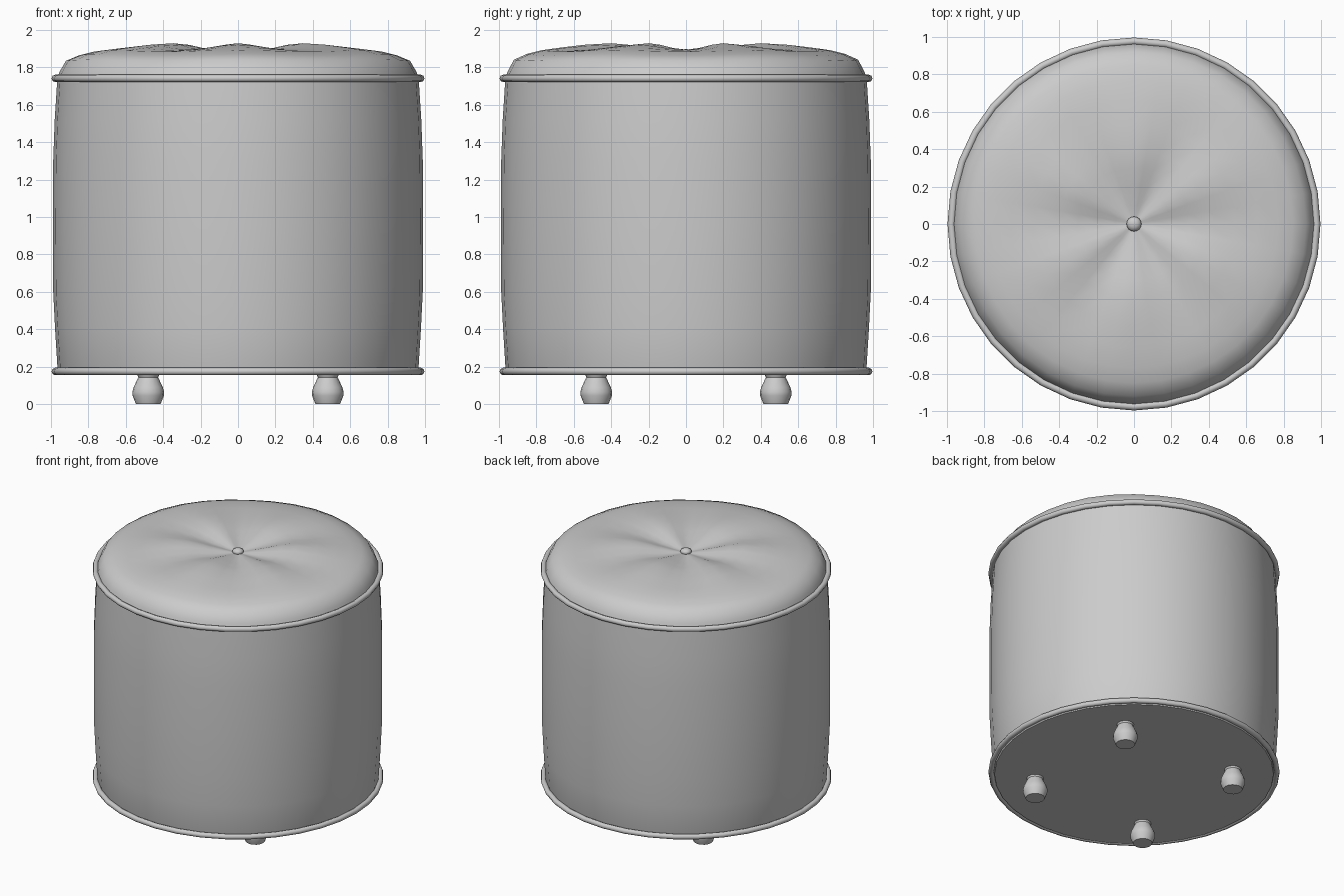
import bpy, bmesh, math

if "Cube" in bpy.data.objects:
    bpy.data.objects.remove(bpy.data.objects["Cube"])

SEG = 36


def lathe(name, profile, seg=SEG, loc=(0, 0, 0), pleat=None, angle=40):
    """Revolve (radius, z) points around z; radius 0 makes a pole."""
    bm = bmesh.new()
    rings = []
    for i, (r, z) in enumerate(profile):
        if r == 0:
            rings.append([bm.verts.new((0, 0, z))] * seg)
            continue
        ring = []
        for k in range(seg):
            a = 2 * math.pi * k / seg
            dz = pleat[i] * -math.cos(6 * a) if pleat else 0
            ring.append(bm.verts.new((r * math.cos(a), r * math.sin(a), z + dz)))
        rings.append(ring)
    for lo, hi in zip(rings, rings[1:]):
        for k in range(seg):
            n = (k + 1) % seg
            corners = list(dict.fromkeys((lo[k], lo[n], hi[n], hi[k])))
            bm.faces.new(corners)
    bmesh.ops.recalc_face_normals(bm, faces=bm.faces)
    me = bpy.data.meshes.new(name)
    bm.to_mesh(me)
    bm.free()
    ob = bpy.data.objects.new(name, me)
    ob.location = loc
    bpy.context.collection.objects.link(ob)
    smooth(ob, angle)
    return ob


def smooth(ob, angle):
    bpy.ops.object.select_all(action='DESELECT')
    ob.select_set(True)
    bpy.context.view_layer.objects.active = ob
    bpy.ops.object.shade_smooth_by_angle(angle=math.radians(angle))


# Slightly barrelled upholstered drum with its flat underside
lathe("drum_body", [(0, 0.155), (0.955, 0.155), (0.965, 0.19), (0.978, 0.4),
                    (0.988, 0.6), (0.99, 0.95), (0.988, 1.3),
                    (0.98, 1.52), (0.966, 1.74)])

# Seat cushion with six soft pleats gathered at the centre
cushion = [(0.966, 1.74), (0.955, 1.775), (0.92, 1.838), (0.85, 1.868),
           (0.77, 1.888), (0.66, 1.899), (0.54, 1.908), (0.4, 1.912),
           (0.3, 1.904), (0.2, 1.888), (0.1, 1.875), (0.04, 1.868), (0, 1.866)]
pleats = [0, 0, 0.003, 0.004, 0.004, 0.008, 0.013, 0.017,
          0.016, 0.012, 0.006, 0.001, 0]
lathe("seat_cushion", cushion, pleat=pleats, angle=50)

# Centre button
lathe("centre_button", [(0, 1.855), (0.03, 1.86), (0.04, 1.873), (0.034, 1.887),
                        (0.018, 1.895), (0, 1.898)], seg=16, angle=60)

# Piping around the top and bottom edges
for name, z in (("bottom_piping", 0.174), ("top_piping", 1.741)):
    bpy.ops.mesh.primitive_torus_add(major_radius=0.977, minor_radius=0.02,
                                     major_segments=SEG, minor_segments=8,
                                     location=(0, 0, z))
    ring = bpy.context.object
    ring.name = name
    smooth(ring, 50)

# Four turned feet
foot = [(0, 0), (0.066, 0), (0.084, 0.045), (0.085, 0.065), (0.078, 0.09),
        (0.053, 0.143), (0.06, 0.158), (0, 0.165)]
for sx, side in ((-1, "left"), (1, "right")):
    for sy, end in ((-1, "front"), (1, "back")):
        lathe(f"{end}_{side}_foot", foot, seg=16, loc=(sx * 0.48, sy * 0.48, 0))
